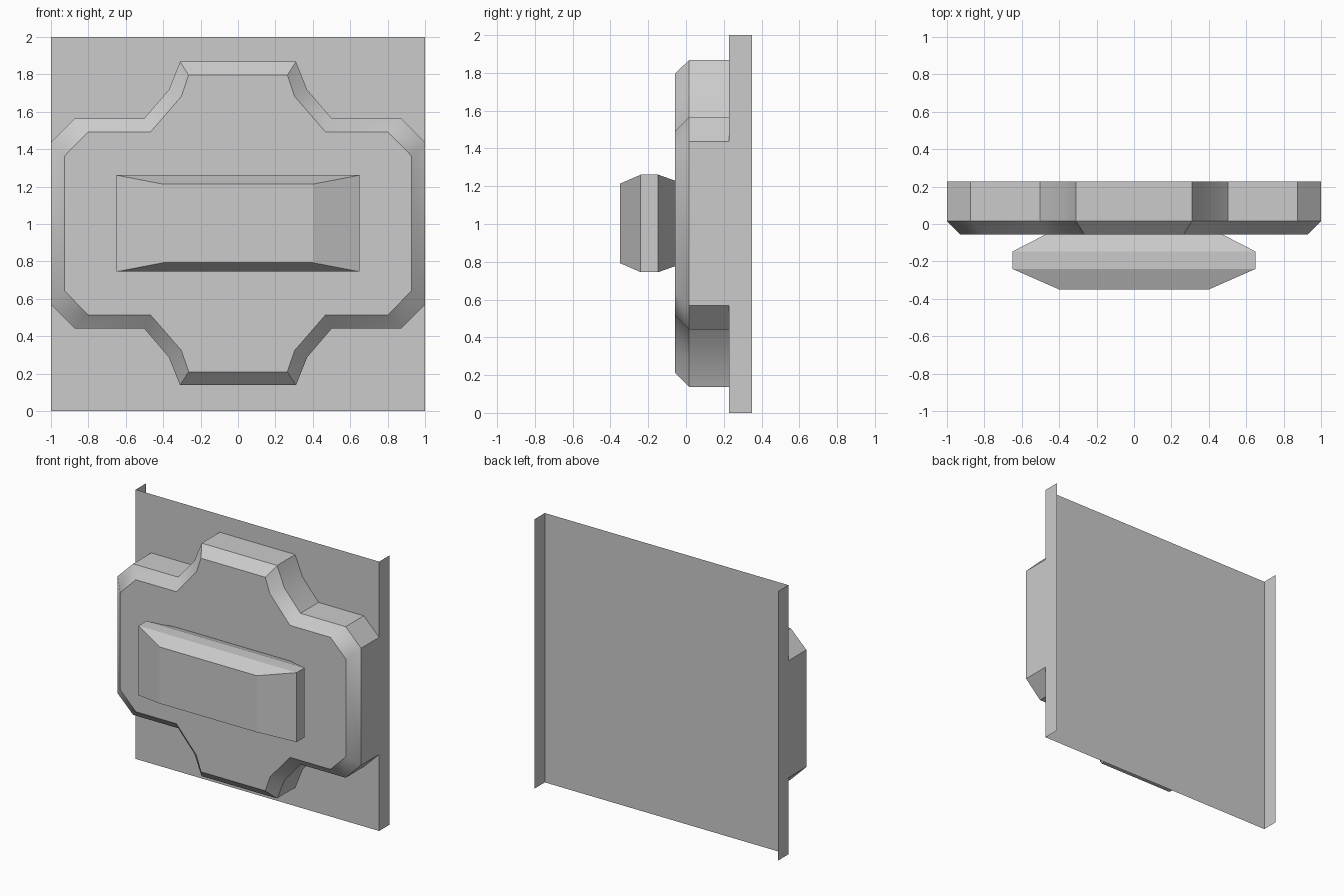
import bpy, bmesh, math

if "Cube" in bpy.data.objects:
    bpy.data.objects.remove(bpy.data.objects["Cube"])

ZC = 1.003  # height of the symmetry plane of the raised parts


def mirrored_loop(quarter):
    """Turn an upper-right quarter outline (top to side) into a closed loop."""
    lower = [(x, -z) for x, z in reversed(quarter)]
    right = quarter + lower
    return right + [(-x, z) for x, z in reversed(right)]


def make_object(name, bm):
    mesh = bpy.data.meshes.new(name)
    bm.to_mesh(mesh)
    bm.free()
    obj = bpy.data.objects.new(name, mesh)
    bpy.context.collection.objects.link(obj)
    return obj


def loft(name, sections):
    """Skin (y, quarter outline) sections from back to front, capping the front."""
    bm = bmesh.new()
    rings = [[bm.verts.new((x, y, ZC + z)) for x, z in mirrored_loop(q)]
             for y, q in sections]
    n = len(rings[0])
    for a, b in zip(rings, rings[1:]):
        for i in range(n):
            j = (i + 1) % n
            bm.faces.new((a[j], a[i], b[i], b[j]))
    bm.faces.new(list(reversed(rings[-1])))
    return make_object(name, bm)


# Back sheet with a return flange on each side, open at top and bottom
bm = bmesh.new()
profile = [(-1, 0.35), (-1, 0.228), (1, 0.228), (1, 0.35)]
low = [bm.verts.new((x, y, 0)) for x, y in profile]
high = [bm.verts.new((x, y, 2)) for x, y in profile]
for i in range(3):
    bm.faces.new((low[i], low[i + 1], high[i + 1], high[i]))
make_object("back_panel", bm)

# Cross-shaped raised plate with a chamfered front rim
outer = [(0.31, 0.865), (0.37, 0.715), (0.502, 0.561), (0.873, 0.561), (1.0, 0.435)]
inner = [(0.264, 0.793), (0.302, 0.68), (0.467, 0.49), (0.80, 0.49), (0.928, 0.36)]
plate = loft("raised_plate", [(0.228, outer), (0.016, outer), (-0.057, inner)])
bpy.context.view_layer.objects.active = plate
plate.select_set(True)
bpy.ops.object.shade_smooth_by_angle(angle=math.radians(35))

# Faceted central block, tapered towards both front and back
loft("centre_block", [
    (-0.057, [(0.475, 0.226)]),
    (-0.147, [(0.65, 0.258)]),
    (-0.24, [(0.65, 0.258)]),
    (-0.35, [(0.40, 0.21)]),
])
